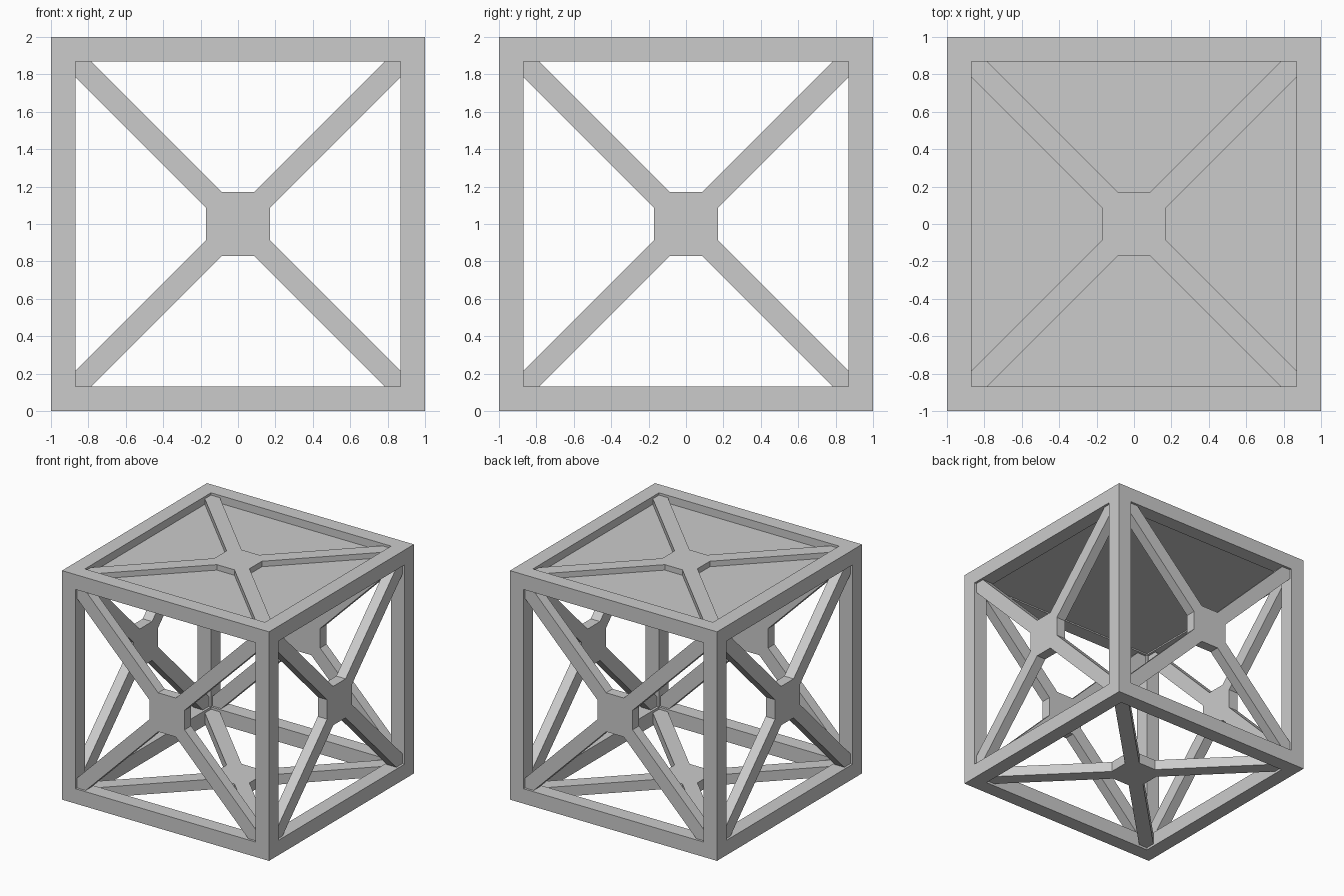
import bpy, bmesh
from math import pi
from mathutils import Matrix, Vector
from itertools import product

if "Cube" in bpy.data.objects:
    bpy.data.objects.remove(bpy.data.objects["Cube"])

INNER = 0.87          # inner edge of the frame bars
CENTRE = Matrix.Translation((0, 0, 1))


def add_object(name, bm):
    bmesh.ops.recalc_face_normals(bm, faces=bm.faces)
    mesh = bpy.data.meshes.new(name)
    bm.to_mesh(mesh)
    bm.free()
    obj = bpy.data.objects.new(name, mesh)
    bpy.context.collection.objects.link(obj)
    return obj


def cube_frame():
    # 3x3x3 cells: keep corners and edges, skin only the exposed sides
    cuts = [-1, -INNER, INNER, 1]

    def solid(cell):
        return all(0 <= c <= 2 for c in cell) and list(cell).count(1) <= 1

    bm = bmesh.new()
    for cell in filter(solid, product(range(3), repeat=3)):
        for axis, side in product(range(3), (0, 1)):
            beside = list(cell)
            beside[axis] += 1 if side else -1
            if solid(beside):
                continue
            u, v = [a for a in range(3) if a != axis]
            ring = []
            for du, dv in ((0, 0), (1, 0), (1, 1), (0, 1)):
                p = list(cell)
                p[axis] += side
                p[u] += du
                p[v] += dv
                ring.append(bm.verts.new([cuts[i] for i in p]))
            bm.faces.new(ring)
    bmesh.ops.remove_doubles(bm, verts=bm.verts, dist=1e-4)
    bm.transform(CENTRE)
    return add_object("frame", bm)


def cross_brace(name, rotation):
    # X outline with a chamfered hub: one arm repeated four times
    e = INNER + 0.01
    arm = [(0.17, 0.085), (e, e - 0.085), (e, e), (e - 0.085, e), (0.085, 0.17)]
    bm = bmesh.new()
    verts = []
    for i in range(4):
        turn = Matrix.Rotation(i * pi / 2, 4, 'Z')
        verts += [bm.verts.new(turn @ Vector((x, y, 0.89))) for x, y in arm]
    face = bm.faces.new(verts)
    top = bmesh.ops.extrude_face_region(bm, geom=[face])["geom"]
    bmesh.ops.translate(bm, vec=(0, 0, 0.09),
                        verts=[g for g in top if isinstance(g, bmesh.types.BMVert)])
    bm.transform(CENTRE @ rotation)
    return add_object(name, bm)


# Square-section cube frame
cube_frame()

# One recessed X brace per side
for name, angle, axis in (("top_brace", 0, 'X'), ("bottom_brace", pi, 'X'),
                          ("front_brace", pi / 2, 'X'), ("back_brace", -pi / 2, 'X'),
                          ("right_brace", pi / 2, 'Y'), ("left_brace", -pi / 2, 'Y')):
    cross_brace(name, Matrix.Rotation(angle, 4, axis))

# Solid panel closing the top, below the brace surface
bm = bmesh.new()
size = 2 * INNER + 0.02
bmesh.ops.create_cube(bm, size=1, matrix=Matrix.Translation((0, 0, 1.907))
                      @ Matrix.Diagonal((size, size, 0.05, 1)))
add_object("top_panel", bm)
